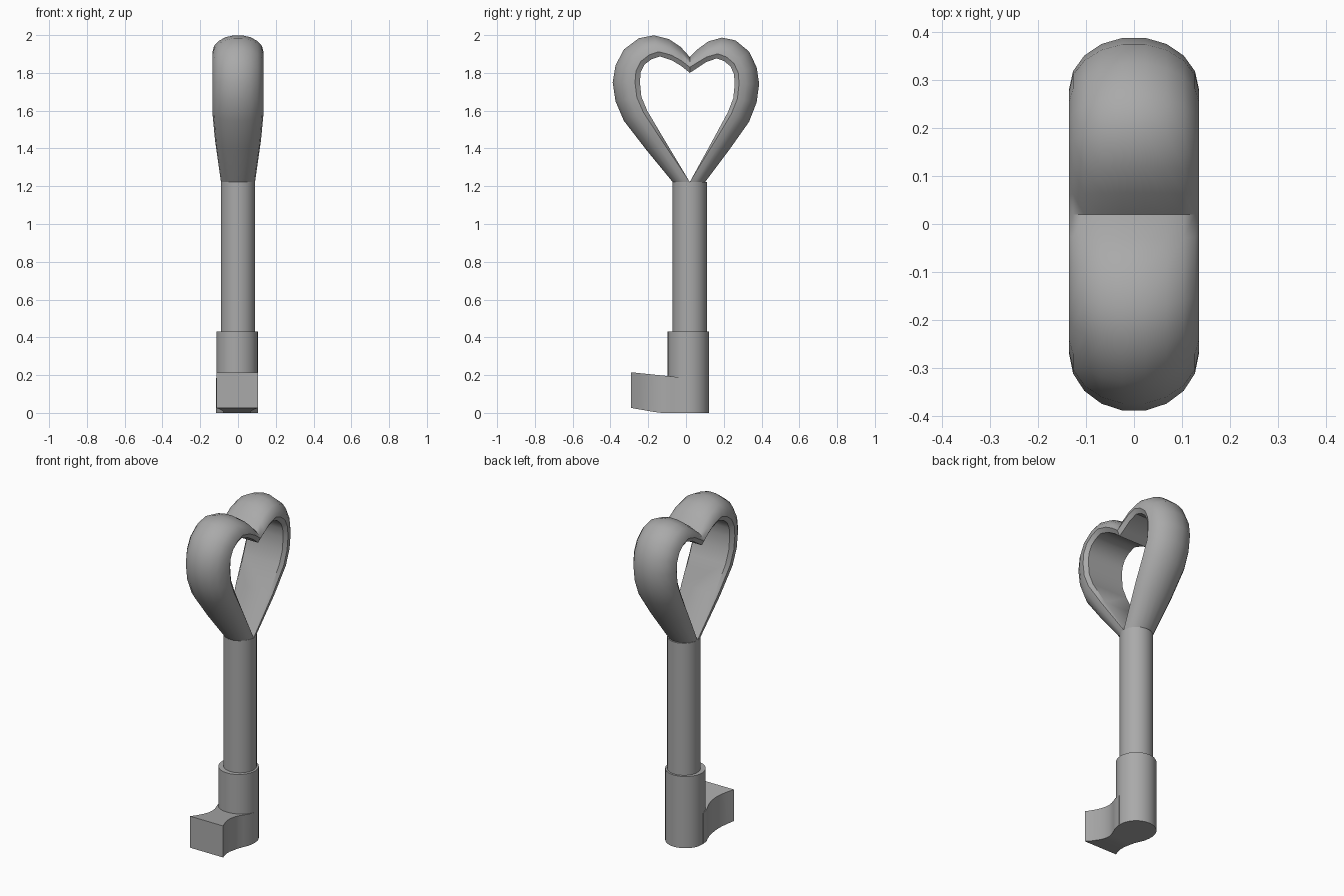
import bpy, bmesh, math
from mathutils import Vector

cube = bpy.data.objects.get("Cube")
if cube:
    bpy.data.objects.remove(cube, do_unlink=True)

grey = bpy.data.materials.new("plain_grey")
grey.use_nodes = True
COLOUR = (0.4, 0.4, 0.4, 1)
grey.diffuse_color = COLOUR
grey.node_tree.nodes["Principled BSDF"].inputs["Base Color"].default_value = COLOUR


def finish(bm, name, angle):
    """Turn a bmesh into a smooth-shaded grey object."""
    bmesh.ops.recalc_face_normals(bm, faces=bm.faces)
    mesh = bpy.data.meshes.new(name)
    bm.to_mesh(mesh)
    bm.free()
    mesh.materials.append(grey)
    obj = bpy.data.objects.new(name, mesh)
    bpy.context.collection.objects.link(obj)
    bpy.ops.object.select_all(action='DESELECT')
    obj.select_set(True)
    bpy.context.view_layer.objects.active = obj
    bpy.ops.object.shade_smooth_by_angle(angle=math.radians(angle))
    return obj


def cylinder(name, x, y, radius, z0, z1, sides=32):
    bm = bmesh.new()
    bmesh.ops.create_cone(bm, cap_ends=True, segments=sides, radius1=radius,
                          radius2=radius, depth=z1 - z0)
    bmesh.ops.translate(bm, verts=bm.verts, vec=(x, y, (z0 + z1) / 2))
    return finish(bm, name, 35)


# Shaft and collar
MID = 0.02
cylinder("shaft", 0, MID, 0.091, 0.40, 1.222)
cylinder("collar", -0.005, 0.0125, 0.11, 0, 0.43)

# Heart bow: crest distance, crest height, rim distance, rim height, inner bevel
stations = [
    (0.00, 1.885, 0.00, 1.83, 0.03), (0.05, 1.94, 0.045, 1.865, 0.03),
    (0.11, 1.98, 0.10, 1.895, 0.028), (0.19, 2.0, 0.165, 1.912, 0.026),
    (0.27, 1.985, 0.215, 1.895, 0.026), (0.35, 1.925, 0.26, 1.86, 0.026),
    (0.395, 1.84, 0.285, 1.81, 0.026), (0.41, 1.75, 0.29, 1.75, 0.026),
    (0.395, 1.65, 0.28, 1.67, 0.024), (0.35, 1.545, 0.245, 1.59, 0.022),
    (0.23, 1.39, 0.15, 1.445, 0.014), (0.09, 1.22, 0.0, 1.222, 0.0),
]
ARC = 10


def section(bm, station, side):
    """Domed outside with a flat, bevelled inside."""
    od, oz, rd, rz, bevel = station
    crest, rim = Vector((od, oz)), Vector((rd, rz))
    half = 0.09 + 0.045 * min(1, max(0, (rz - 1.22) / 0.32))
    inner = rim + (rim - crest).normalized() * bevel
    points = []
    for i in range(ARC):
        t = math.pi * i / (ARC - 1)
        points.append((half * math.cos(t), rim.lerp(crest, math.sin(t))))
    points += [(-half * 0.88, inner), (half * 0.88, inner)]
    scale = 1.0 if side < 0 else 0.9
    drop = 0 if side < 0 or od == 0 else 0.012
    return [bm.verts.new((x, MID + side * scale * max(p.x, 0),
                          p.y - drop * (p.y - 1.22) / 0.78)) for x, p in points]


bm = bmesh.new()
for side in (-1, 1):
    rings = [section(bm, s, side) for s in stations]
    for a, b in zip(rings, rings[1:]):
        for i in range(len(a)):
            j = (i + 1) % len(a)
            bm.faces.new((a[i], a[j], b[j], b[i]))
bmesh.ops.remove_doubles(bm, verts=bm.verts, dist=0.0005)
finish(bm, "heart_bow", 36)

# Key bit: waisted plan that flares into the collar
plan = [(-0.29, 0.11), (-0.25, 0.092), (-0.21, 0.078), (-0.17, 0.071),
        (-0.13, 0.072), (-0.10, 0.079), (-0.07, 0.091), (-0.04, 0.104), (0.0, 0.111)]
bm = bmesh.new()
rings = []
for y, half in plan:
    low = 0.026 * max(0, (-0.14 - y) / 0.15)
    high = 0.185 - 0.03 * y / 0.29
    rings.append([bm.verts.new((-0.005 + sx * half, y, z)) for sx, z in
                  ((-1, low), (1, low), (1, high), (-1, high))])
for a, b in zip(rings, rings[1:]):
    for i in range(4):
        j = (i + 1) % 4
        bm.faces.new((a[i], a[j], b[j], b[i]))
bm.faces.new(rings[0])
bm.faces.new(rings[-1])
finish(bm, "key_bit", 30)
